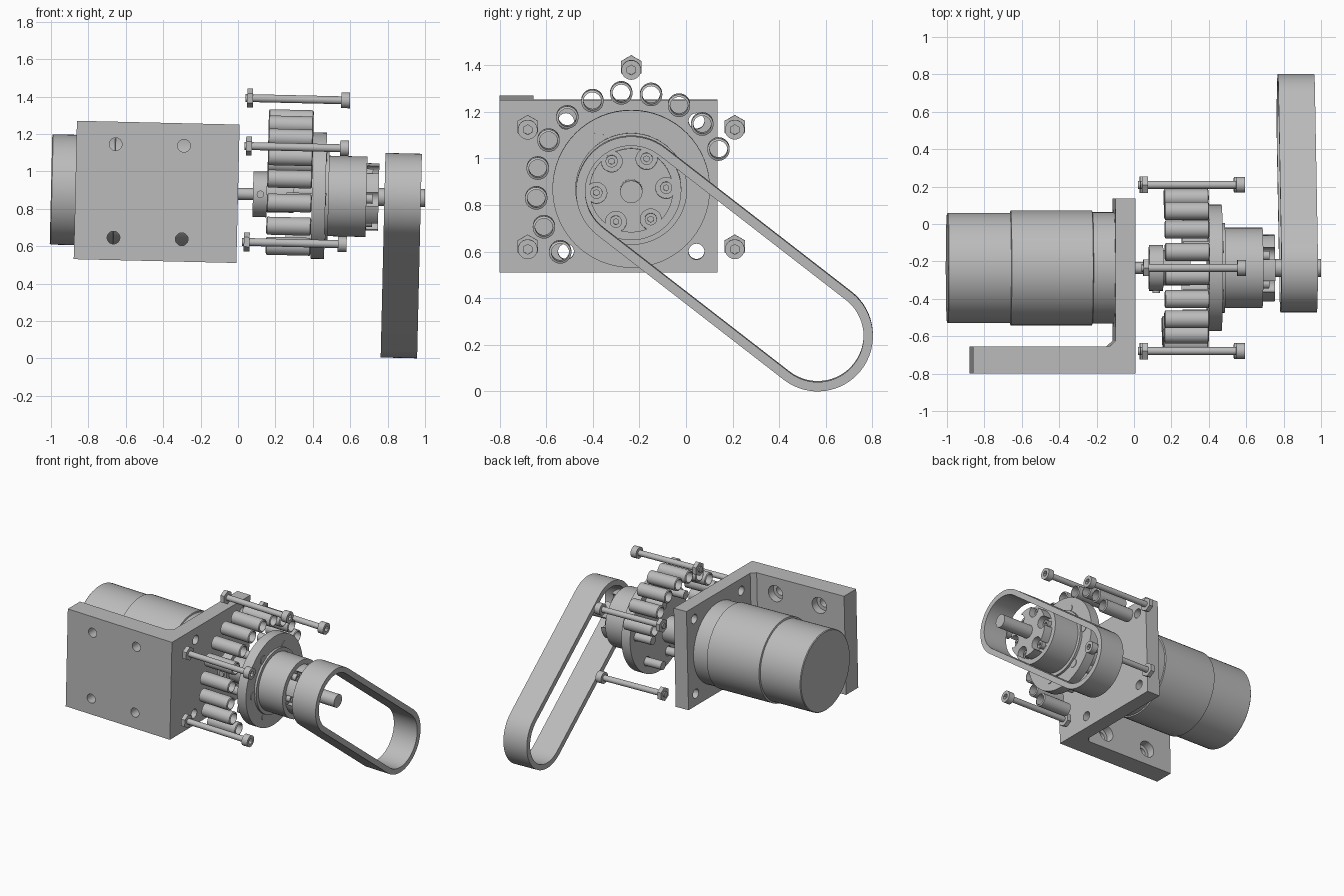
import bpy, bmesh, math
from mathutils import Matrix, Vector

cube = bpy.data.objects.get("Cube")
if cube:
    bpy.data.objects.remove(cube, do_unlink=True)

grey = bpy.data.materials.new("machined_grey")
grey.use_nodes = True
COLOUR = (0.5, 0.5, 0.5, 1)
grey.diffuse_color = COLOUR
grey.node_tree.nodes["Principled BSDF"].inputs["Base Color"].default_value = COLOUR

parts = []


def finish(name, bm, keep=True):
    bmesh.ops.remove_doubles(bm, verts=bm.verts, dist=1e-5)
    bmesh.ops.recalc_face_normals(bm, faces=bm.faces)
    mesh = bpy.data.meshes.new(name)
    bm.to_mesh(mesh)
    bm.free()
    mesh.materials.append(grey)
    ob = bpy.data.objects.new(name, mesh)
    bpy.context.collection.objects.link(ob)
    if keep:
        parts.append(ob)
    return ob


def lathe(name, profile, at=(0, 0, 0), sides=48, turn=None, closed=False, keep=True):
    """Spin an (x, radius) profile around the x axis."""
    bm = bmesh.new()
    vs = [bm.verts.new((x, 0, r)) for x, r in profile]
    edges = [bm.edges.new(p) for p in zip(vs, vs[1:])]
    if closed:
        edges.append(bm.edges.new((vs[-1], vs[0])))
    bmesh.ops.spin(bm, geom=vs + edges, cent=(0, 0, 0), axis=(1, 0, 0),
                   angle=math.tau, steps=sides)
    place = Matrix.Translation(at) @ (turn or Matrix())
    bm.transform(place)
    return finish(name, bm, keep)


def rod(name, x0, x1, r, at=(0, 0, 0), **kw):
    return lathe(name, [(x0, 0), (x0, r), (x1, r), (x1, 0)], at, **kw)


def cut(ob, cutter):
    mod = ob.modifiers.new("cut", "BOOLEAN")
    mod.operation = "DIFFERENCE"
    mod.solver = "EXACT"
    mod.object = cutter
    cutter.hide_render = True
    bpy.context.view_layer.objects.active = ob
    bpy.ops.object.modifier_apply(modifier=mod.name)
    bpy.data.objects.remove(cutter, do_unlink=True)


def ring(radius, degrees):
    """Positions around the main axis."""
    return [(0, radius * math.cos(math.radians(a)), radius * math.sin(math.radians(a)))
            for a in degrees]


# Motor body with a slightly wider middle
lathe("motor", [(-1, 0), (-1, .29), (-.995, .295), (-.663, .295), (-.66, .307), (-.225, .307),
                (-.222, .298), (-.107, .298), (-.107, 0)], sides=64)

# Angle bracket, extruded upward from its plan
plan = [(0, -.565), (0, .37), (-.107, .37), (-.107, -.39), (-.14, -.42), (-.87, -.42), (-.87, -.565)]
bm = bmesh.new()
face = bm.faces.new([bm.verts.new((x, y, -.37)) for x, y in plan])
up = bmesh.ops.extrude_face_region(bm, geom=[face])["geom"]
bmesh.ops.translate(bm, vec=(0, 0, .74), verts=[v for v in up if isinstance(v, bmesh.types.BMVert)])
bracket = finish("bracket", bm)
quarter = Matrix.Rotation(math.pi / 2, 4, "Z")
for z in (-.25, .25):
    for x in (-.66, -.295):
        cut(bracket, lathe("cutter", [(-.6, 0), (-.6, .034), (-.48, .034), (-.48, .06), (-.4, .06), (-.4, 0)],
                           (x, 0, z), 32, quarter, keep=False))
for y in (-.28, .28):
    for z in (-.28, .28):
        cut(bracket, rod("cutter", -.2, .1, .034, (0, y, z), sides=32, keep=False))

# Motor shaft, pinion and its set screw
rod("motor_shaft", -.05, .3, .032)
lathe("pinion", [(.08, 0), (.08, .122), (.155, .122), (.155, .095), (.3, .095), (.3, 0)])
rod("set_screw", -.135, -.1, .02, (.12, 0, 0), turn=quarter, sides=24)

# Half ring of roller sleeves
for i, at in enumerate(ring(.41, range(24, 223, 18))):
    lathe(f"roller_sleeve_{i + 1}", [(.155, .038), (.16, .048), (.39, .048), (.395, .038)], at, 32, closed=True)

# Flanged hub with carrier pins
spokes = range(4, 364, 60)
hub = lathe("flanged_hub", [(.395, 0), (.395, .338), (.468, .338), (.468, .24), (.485, .24),
                            (.485, .215), (.687, .215), (.687, 0)], sides=64)
for i, at in enumerate(ring(.255, spokes)):
    cut(hub, rod("cutter", .38, .467, .036, at, sides=32, keep=False))
    rod(f"carrier_pin_{i + 1}", .26, .472, .031, at, sides=32)

# End disc, notched around each clamp screw
disc = rod("notched_disc", .68, .752, .18, sides=64)
for at in ring(.15, spokes):
    cut(disc, rod("cutter", .688, .8, .045, at, sides=32, keep=False))
rod("output_shaft", .6, 1, .048)


def socket_head(name, x0, x1, r, at):
    head = rod(name, x0, x1, r, at, sides=32)
    cut(head, rod("cutter", x1 - (x1 - x0) * .6, x1 + .02, r * .5, at, sides=6, keep=False))


for i, at in enumerate(ring(.15, spokes)):
    socket_head(f"clamp_screw_{i + 1}", .68, .72, .026, at)

# Long bolts with hex nuts
for i, at in enumerate(ring(.513, (-30, 30, 90, 150, 210))):
    rod(f"bolt_shank_{i + 1}", .028, .55, .021, at, sides=24)
    socket_head(f"bolt_head_{i + 1}", .54, .587, .042, at)
    rod(f"bolt_nut_{i + 1}", .037, .068, .051, at, sides=6)

# Drive belt: a long loop around two equal circles
far = Vector((0, .8, -.62))
aim = math.atan2(far.z, far.y)
steps = 32
bm = bmesh.new()
loops = []
for x, r in ((.783, .237), (.978, .237), (.978, .197), (.783, .197)):
    loop = []
    for centre, start in ((far, aim - math.pi / 2), (Vector(), aim + math.pi / 2)):
        for k in range(steps + 1):
            a = start + math.pi * k / steps
            loop.append(bm.verts.new(centre + Vector((x, r * math.cos(a), r * math.sin(a)))))
    loops.append(loop)
n = len(loops[0])
for j in range(4):
    a, b = loops[j], loops[(j + 1) % 4]
    for k in range(n):
        m = (k + 1) % n
        bm.faces.new((a[k], a[m], b[m], b[k]))
finish("drive_belt", bm)

# Lift the assembly into place with its slight nose-down tilt
stand = Matrix.Translation((0, -.235, .88)) @ Matrix.Rotation(.0235, 4, "Y")
bpy.ops.object.select_all(action="DESELECT")
for ob in parts:
    ob.data.transform(stand)
    ob.select_set(True)
bpy.context.view_layer.objects.active = parts[0]
bpy.ops.object.shade_smooth_by_angle(angle=math.radians(30))
